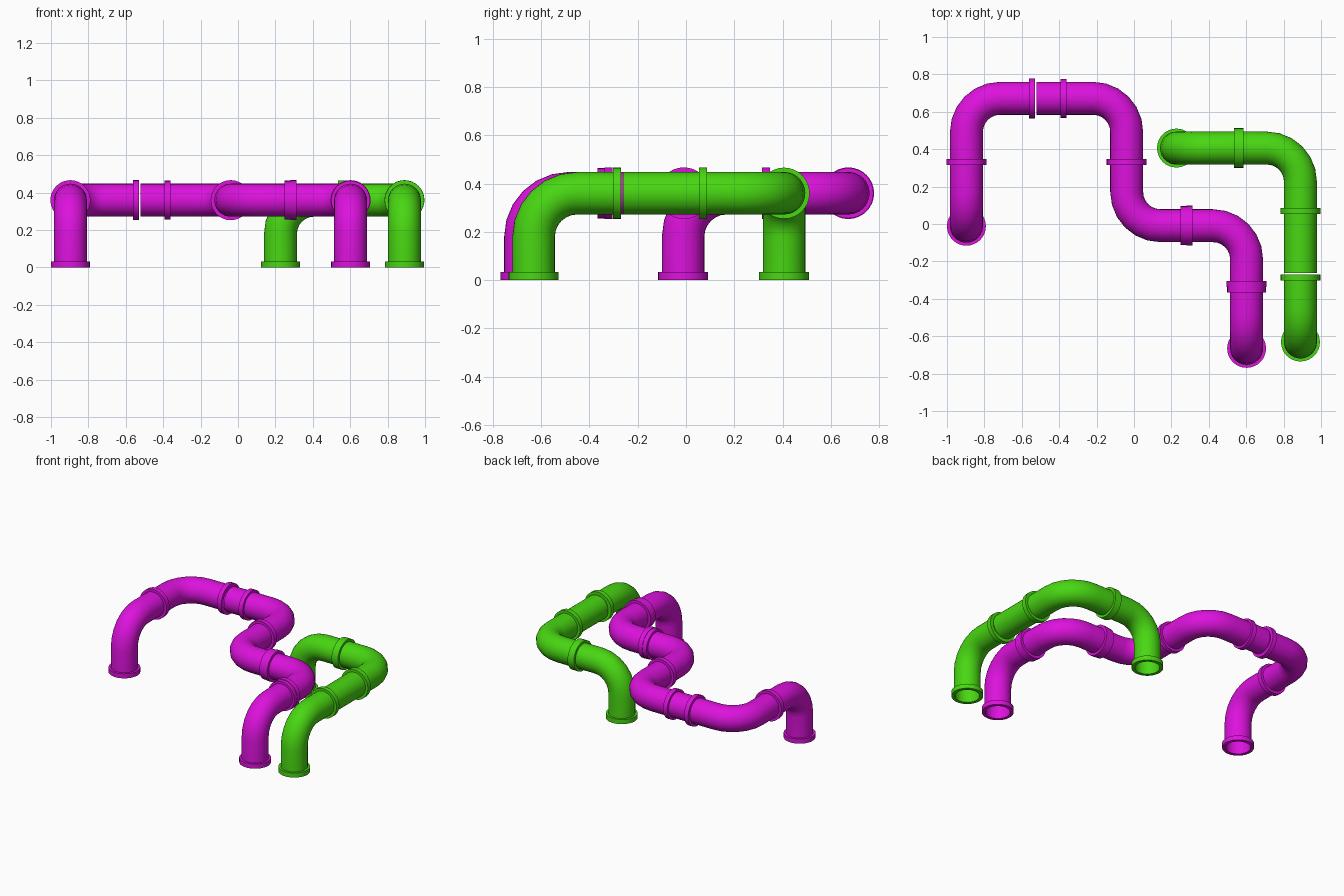
import bpy, bmesh, math
from mathutils import Vector, Quaternion

if "Cube" in bpy.data.objects:
    bpy.data.objects.remove(bpy.data.objects["Cube"])

H = 0.36          # height of the horizontal runs
R, RI = 0.088, 0.081   # pipe outer and inner radius
BEND = 0.18       # elbow centreline radius
SIDES, STEPS = 32, 6


def material(name, rgb):
    m = bpy.data.materials.new(name)
    m.diffuse_color = (*rgb, 1)
    m.use_nodes = True
    m.node_tree.nodes["Principled BSDF"].inputs["Base Color"].default_value = m.diffuse_color
    return m


magenta = material("magenta", (0.72, 0.006, 0.72))
green = material("green", (0.065, 0.68, 0.006))


def stations(pts):
    """Points and tangents along a run with an optional single elbow."""
    p = [Vector(q) for q in pts]
    a = (p[1] - p[0]).normalized()
    if len(p) == 2:
        return [(p[0], a), (p[1], a)]
    b = (p[2] - p[1]).normalized()
    centre = p[1] - a * BEND + b * BEND
    out = [(p[0], a)]
    for i in range(STEPS + 1):
        t = math.pi / 2 * i / STEPS
        out.append((centre - b * BEND * math.cos(t) + a * BEND * math.sin(t),
                    a * math.cos(t) + b * math.sin(t)))
    return out + [(p[2], b)]


def tube(name, pts, mat, r=R, ri=RI):
    """Hollow tube swept along the run, with annular ends."""
    bm = bmesh.new()
    st = stations(pts)
    n = st[0][1].orthogonal().normalized()
    prev = st[0][1]
    outer, inner = [], []
    for c, t in st:
        n = prev.rotation_difference(t) @ n
        prev = t
        dirs = [Quaternion(t, 2 * math.pi * k / SIDES) @ n for k in range(SIDES)]
        outer.append([bm.verts.new(c + d * r) for d in dirs])
        inner.append([bm.verts.new(c + d * ri) for d in dirs])
    loops = outer + inner[::-1]
    for i, ring in enumerate(loops):
        nxt = loops[(i + 1) % len(loops)]
        for k in range(SIDES):
            j = (k + 1) % SIDES
            bm.faces.new((ring[k], ring[j], nxt[j], nxt[k]))
    bmesh.ops.recalc_face_normals(bm, faces=bm.faces)
    me = bpy.data.meshes.new(name)
    bm.to_mesh(me)
    bm.free()
    me.materials.append(mat)
    ob = bpy.data.objects.new(name, me)
    bpy.context.collection.objects.link(ob)
    bpy.ops.object.select_all(action='DESELECT')
    bpy.context.view_layer.objects.active = ob
    ob.select_set(True)
    bpy.ops.object.shade_smooth_by_angle(angle=math.radians(35))


def collar(name, centre, axis, mat, r=0.106, width=0.033):
    c, a = Vector(centre), Vector(axis) * width / 2
    tube(name, [c - a, c + a], mat, r, 0.085)


X, Y, Z = (1, 0, 0), (0, 1, 0), (0, 0, 1)

# magenta pipe sections, each an elbow or a short straight
runs = [
    [(-.896, -.012, 0), (-.896, -.012, H), (-.896, .33, H)],
    [(-.896, .33, H), (-.896, .672, H), (-.531, .672, H)],
    [(-.521, .672, H), (-.377, .672, H)],
    [(-.377, .672, H), (-.039, .672, H), (-.039, .33, H)],
    [(-.039, .33, H), (-.039, -.009, H), (.281, -.009, H)],
    [(.281, -.009, H), (.602, -.009, H), (.602, -.335, H)],
    [(.602, -.335, H), (.602, -.665, H), (.602, -.665, 0)],
]
for i, run in enumerate(runs):
    tube(f"magenta_pipe_{i + 1}", run, magenta)

# magenta collars at joints and feet
for i, (c, a, r) in enumerate([
        ((-.896, -.012, .0165), Z, .104), ((.602, -.665, .0165), Z, .104),
        ((-.896, .331, H), Y, .107), ((-.546, .672, H), X, .107),
        ((-.377, .672, H), X, .104), ((-.039, .331, H), Y, .107),
        ((.265, -.009, H), X, .104), ((.297, -.009, H), X, .107),
        ((.602, -.321, H), Y, .107), ((.602, -.350, H), Y, .104)]):
    collar(f"magenta_collar_{i + 1}", c, a, magenta, r)

# green pipe sections
runs = [
    [(.227, .406, 0), (.227, .406, H), (.56, .406, H)],
    [(.56, .406, H), (.89, .406, H), (.89, .07, H)],
    [(.89, .07, H), (.89, -.261, H)],
    [(.89, -.270, H), (.89, -.631, H), (.89, -.631, 0)],
]
for i, run in enumerate(runs):
    tube(f"green_pipe_{i + 1}", run, green)

# green collars at joints and feet
for i, (c, a, r, w) in enumerate([
        ((.227, .406, .0165), Z, .104, .033), ((.89, -.631, .0165), Z, .104, .033),
        ((.56, .406, H), X, .106, .05), ((.89, .07, H), Y, .107, .033),
        ((.89, -.286, H), Y, .106, .033)]):
    collar(f"green_collar_{i + 1}", c, a, green, r, w)
